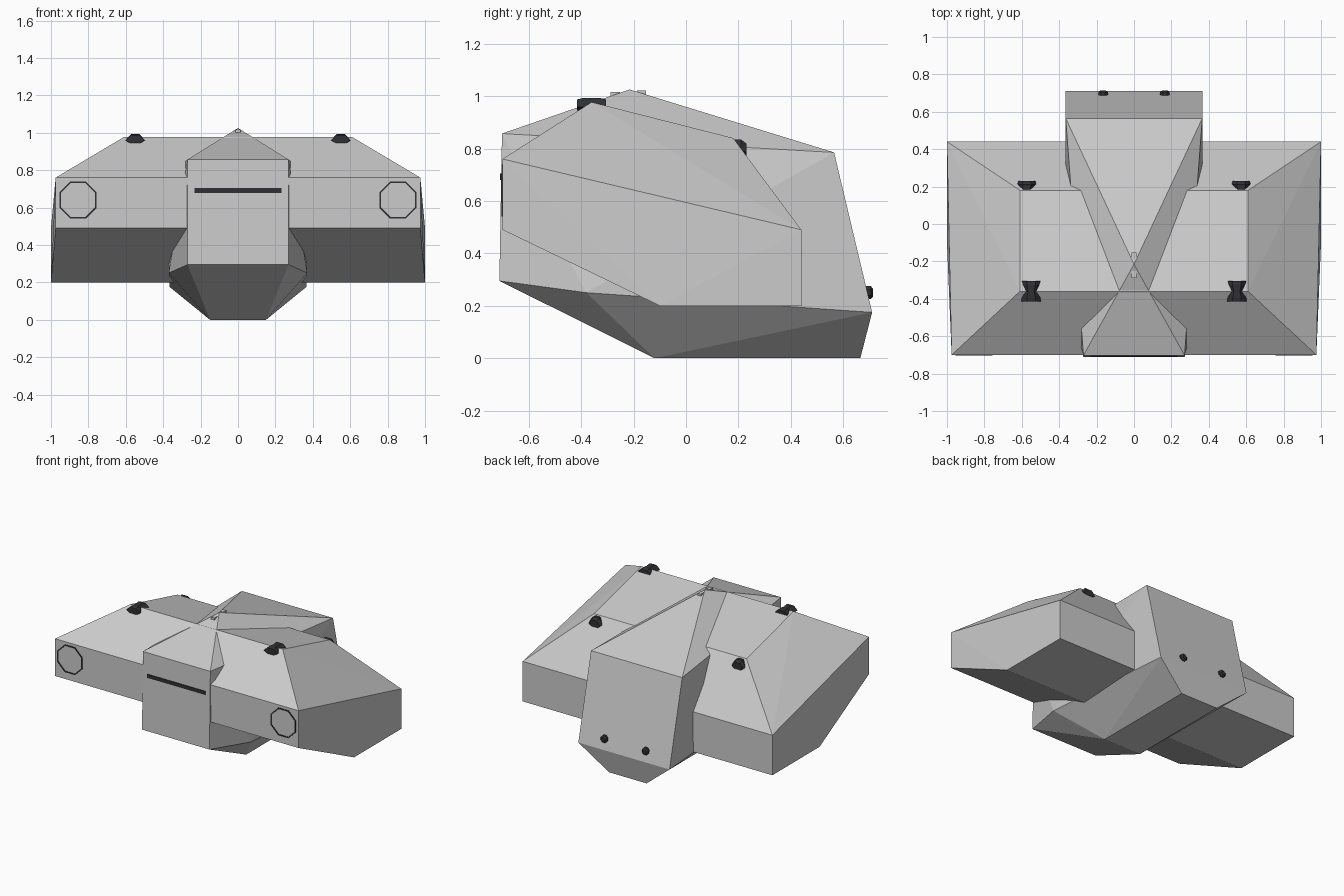
import bpy, bmesh, math

if "Cube" in bpy.data.objects:
    bpy.data.objects.remove(bpy.data.objects["Cube"])

dark = bpy.data.materials.new("dark_metal")
dark.diffuse_color = (0.03, 0.03, 0.035, 1)
dark.use_nodes = True
dark.node_tree.nodes["Principled BSDF"].inputs["Base Color"].default_value = dark.diffuse_color


def finish(name, bm, mat=None):
    bmesh.ops.recalc_face_normals(bm, faces=bm.faces)
    me = bpy.data.meshes.new(name)
    bm.to_mesh(me)
    bm.free()
    ob = bpy.data.objects.new(name, me)
    bpy.context.collection.objects.link(ob)
    if mat:
        me.materials.append(mat)
    return ob


def faceted_hull(name, half):
    """Convex shell from one half's corner points, mirrored in x."""
    bm = bmesh.new()
    for x, y, z in half:
        for s in ((1, -1) if x else (1,)):
            bm.verts.new((s * x, y, z))
    bmesh.ops.convex_hull(bm, input=bm.verts[:])
    bmesh.ops.dissolve_limit(bm, angle_limit=math.radians(1),
                             verts=bm.verts[:], edges=bm.edges[:])
    return finish(name, bm)


def loft(name, sections, mat, loc):
    """Join equal-length rings of points into a capped solid."""
    bm = bmesh.new()
    rings = [[bm.verts.new(p) for p in sec] for sec in sections]
    n = len(rings[0])
    for a, b in zip(rings, rings[1:]):
        for i in range(n):
            j = (i + 1) % n
            bm.faces.new((a[i], a[j], b[j], b[i]))
    bm.faces.new(rings[0])
    bm.faces.new(rings[-1])
    ob = finish(name, bm, mat)
    ob.location = loc
    return ob


def box(name, loc, size, mat=None):
    bm = bmesh.new()
    bmesh.ops.create_cube(bm, size=1)
    bmesh.ops.scale(bm, vec=size, verts=bm.verts)
    ob = finish(name, bm, mat)
    ob.location = loc
    return ob


# wide wing hull
faceted_hull("wing_hull", [
    (0.975, -0.70, 0.76), (0.975, -0.70, 0.49), (1.0, -0.10, 0.20),
    (1.0, 0.44, 0.20), (1.0, 0.44, 0.49),
    (0.61, -0.36, 0.977), (0.61, 0.18, 0.84)])

# central body with pointed roof and tapered keel
faceted_hull("central_body", [
    (0, -0.215, 1.025), (0.27, -0.702, 0.857), (0.365, 0.565, 0.785),
    (0.27, -0.712, 0.295), (0.37, -0.38, 0.25), (0.365, 0.71, 0.175),
    (0.15, 0.665, 0), (0.15, -0.12, 0)])

# front window slot
box("window_slot", (0, -0.703, 0.692), (0.465, 0.012, 0.026), dark)

# thruster block outline in x and z
outline = [(-1, -.3), (-.75, .4), (-.45, 1), (.45, 1), (.75, .4),
           (1, -.3), (.5, -1), (-.5, -1)]


def section(y, w, h, dz=0):
    return [(x * w, y, z * h + dz) for x, z in outline]


def circle(r, y):
    return [(r * math.cos(k * math.pi / 4 + math.pi / 8), y,
             r * math.sin(k * math.pi / 4 + math.pi / 8)) for k in range(8)]


for s, side in ((-1, "left"), (1, "right")):
    # waisted thrusters on the front roof edge
    loft(f"front_thruster_{side}",
         [section(-.055, .052, .021), section(-.035, .05, .026),
          section(0, .036, .026), section(.035, .05, .026),
          section(.055, .052, .021)], dark, (s * 0.55, -0.36, 0.966))
    # thrusters on the rear slope
    loft(f"rear_thruster_{side}",
         [section(-.03, .036, .028, .003), section(.01, .052, .032),
          section(.03, .045, .025, -.008)], dark, (s * 0.573, 0.2, 0.802))
    # octagonal rings on the wing front
    ring = loft(f"front_ring_{side}", [circle(.107, -.005), circle(.107, .005)],
                dark, (s * 0.855, -0.70, 0.64))
    bm = bmesh.new()
    loops = [[bm.verts.new(p) for p in circle(r, y)]
             for r, y in ((.108, .005), (.108, -.004), (.099, -.004), (.099, .005))]
    for k in range(4):
        a, b = loops[k], loops[(k + 1) % 4]
        for i in range(8):
            j = (i + 1) % 8
            bm.faces.new((a[i], a[j], b[j], b[i]))
    bpy.data.objects.remove(ring)
    ring = finish(f"front_ring_{side}", bm, dark)
    ring.location = (s * 0.855, -0.70, 0.64)
    # small nozzles on the back plate
    loft(f"rear_nozzle_{side}", [circle(.027, -.03), circle(.027, .008), circle(.016, .016)],
         dark, (s * 0.165, 0.697, 0.25))

# tiny studs along the roof ridge
for name, y, z in (("front_stud", -0.27, 1.005), ("rear_stud", -0.17, 1.01)):
    box(name, (0, y, z), (0.026, 0.035, 0.022))
